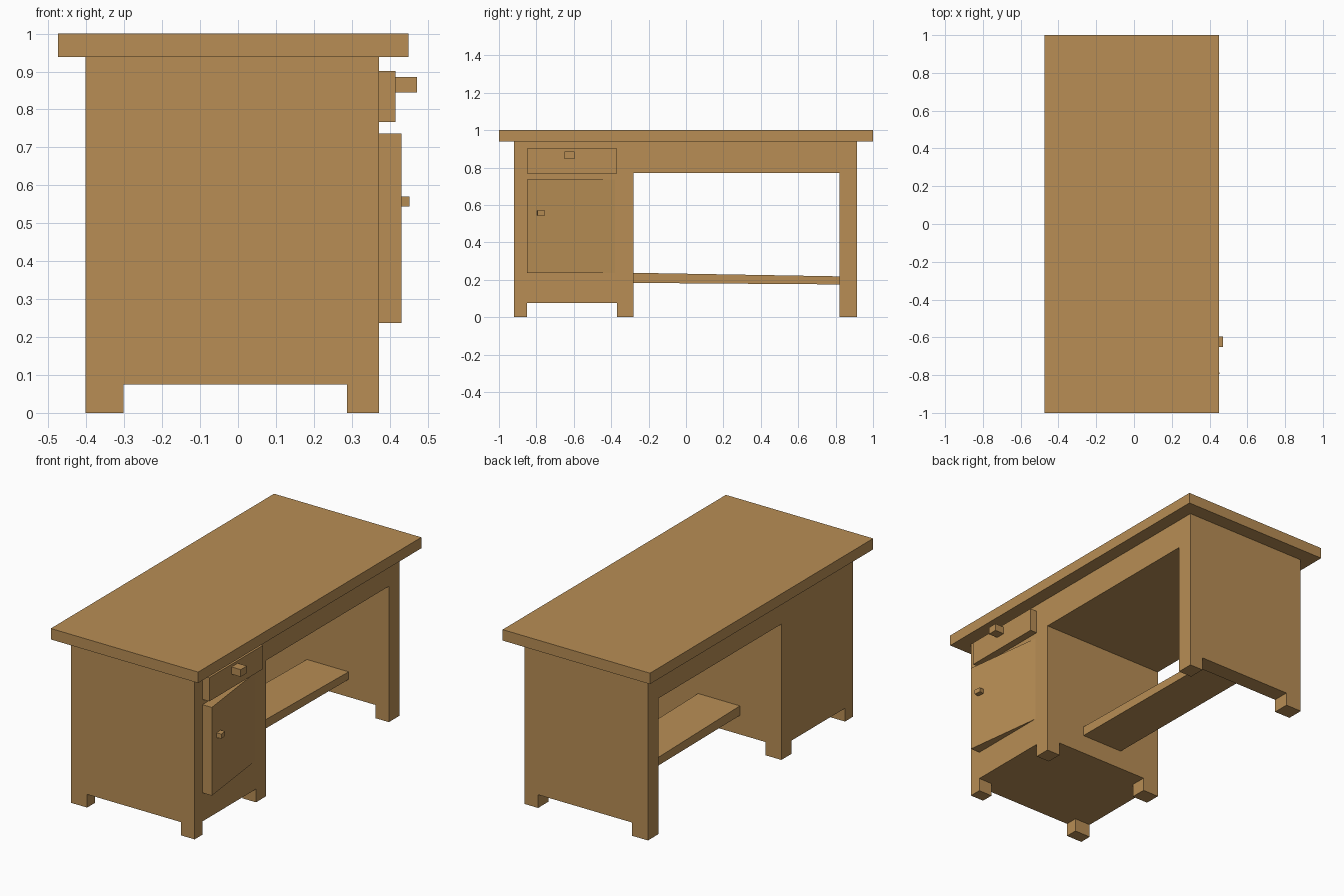
import bpy, bmesh, math

if "Cube" in bpy.data.objects:
    bpy.data.objects.remove(bpy.data.objects["Cube"])

wood = bpy.data.materials.new("wood")
wood.diffuse_color = (0.48, 0.27, 0.09, 1)
wood.use_nodes = True
wood.node_tree.nodes["Principled BSDF"].inputs["Base Color"].default_value = wood.diffuse_color


def prism(name, profile, axis, lo, hi):
    """Extrude a 2D profile along 'x' (profile is y,z) or 'z' (profile is x,y)."""
    place = (lambda a, b: (lo, a, b)) if axis == 'x' else (lambda a, b: (a, b, lo))
    bm = bmesh.new()
    face = bm.faces.new([bm.verts.new(place(a, b)) for a, b in profile])
    new = bmesh.ops.extrude_face_region(bm, geom=[face])["geom"]
    step = (hi - lo, 0, 0) if axis == 'x' else (0, 0, hi - lo)
    bmesh.ops.translate(bm, vec=step, verts=[v for v in new if isinstance(v, bmesh.types.BMVert)])
    bmesh.ops.recalc_face_normals(bm, faces=bm.faces)
    mesh = bpy.data.meshes.new(name)
    bm.to_mesh(mesh)
    bm.free()
    obj = bpy.data.objects.new(name, mesh)
    bpy.context.collection.objects.link(obj)
    mesh.materials.append(wood)
    return obj


def box(name, x, y, z):
    return prism(name, [(x[0], y[0]), (x[1], y[0]), (x[1], y[1]), (x[0], y[1])], 'z', *z)


# Carcass: cabinet, apron block and end panel in one profile
carcass = prism("carcass", [(-0.92, 0), (-0.28, 0), (-0.28, 0.77), (0.82, 0.77),
                            (0.82, 0), (0.915, 0), (0.915, 0.938), (-0.92, 0.938)],
                'x', -0.402, 0.372)

# Crossing notches leave the short feet
notches = [box("notch_across", (-0.6, 0.6), (-0.85, -0.37), (-0.1, 0.075)),
           box("notch_along", (-0.302, 0.287), (-1.2, 1.2), (-0.1, 0.075))]
for cutter in notches:
    mod = carcass.modifiers.new(cutter.name, 'BOOLEAN')
    mod.operation = 'DIFFERENCE'
    mod.solver = 'EXACT'
    mod.object = cutter
bpy.context.view_layer.objects.active = carcass
for cutter in notches:
    bpy.ops.object.modifier_apply(modifier=cutter.name)
    bpy.data.objects.remove(cutter)

# Table top
box("table_top", (-0.474, 0.45), (-1, 1), (0.938, 1.0))

# Foot shelf, slightly tilted
prism("foot_shelf", [(-0.28, 0.183), (0.82, 0.175), (0.82, 0.218), (-0.28, 0.237)],
      'x', -0.142, 0.12)

# Drawer front and its knob
box("drawer", (0.372, 0.415), (-0.85, -0.37), (0.767, 0.901))
box("drawer_knob", (0.415, 0.472), (-0.65, -0.595), (0.845, 0.886))

# Door standing slightly ajar, with its knob turned to match
prism("door", [(0.372, -0.85), (0.431, -0.85), (0.372, -0.38)], 'z', 0.237, 0.737)
knob = box("door_knob", (-0.017, 0.017), (-0.02, 0.02), (0.544, 0.57))
knob.location = (0.433, -0.776, 0)
knob.rotation_euler.z = math.radians(7)
